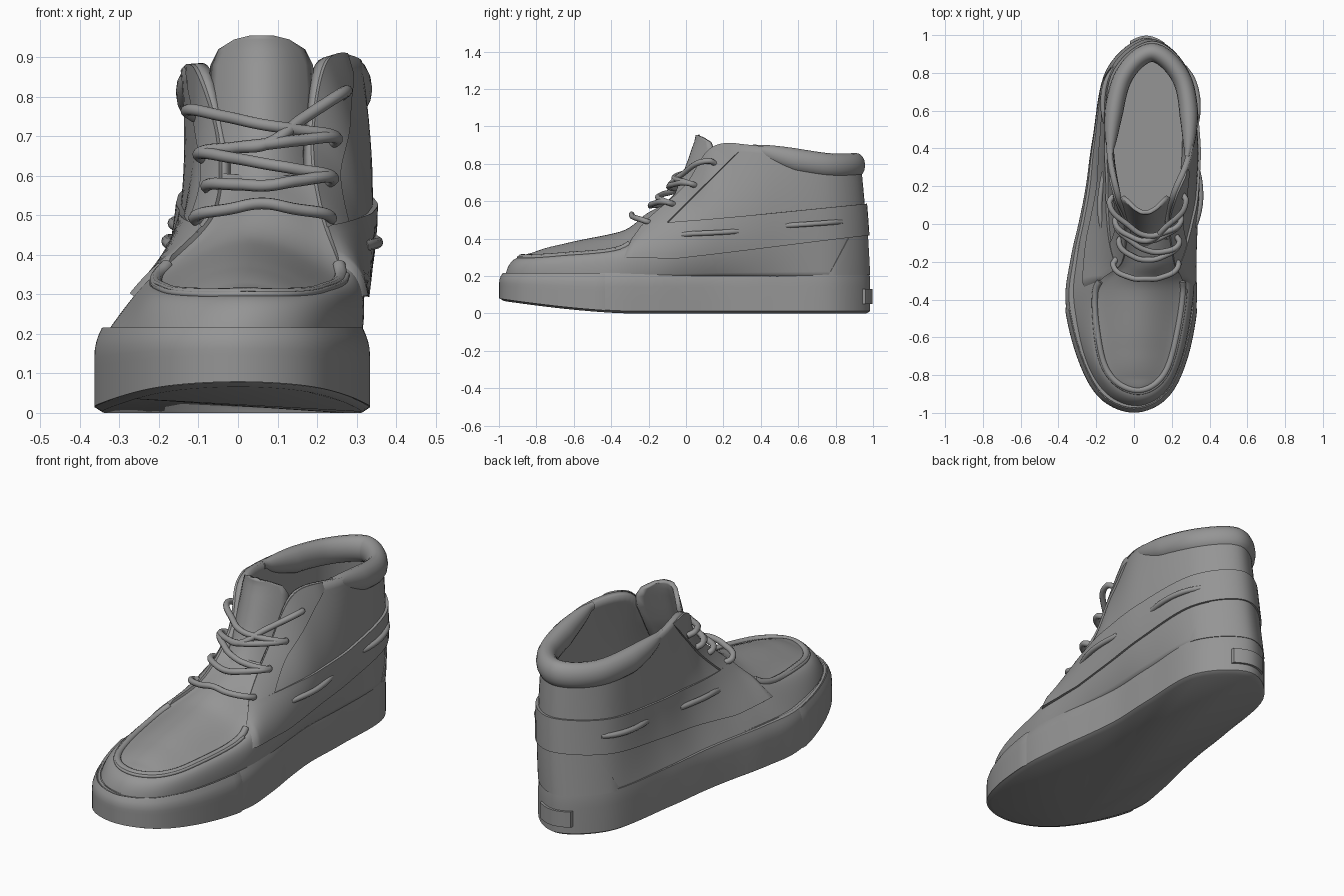
import bpy, bmesh, math
from mathutils import Vector as V

if "Cube" in bpy.data.objects:
    bpy.data.objects.remove(bpy.data.objects["Cube"])

grey = bpy.data.materials.new("plain grey")
grey.use_nodes = True
grey.diffuse_color = (0.3, 0.3, 0.3, 1)
grey.node_tree.nodes["Principled BSDF"].inputs["Base Color"].default_value = (0.3, 0.3, 0.3, 1)

# Control rings run from the toe along the +x side to the heel and back
SOLE = [(0, -.993), (.17, -.92), (.275, -.72), (.332, -.42), (.32, -.18), (.293, .02),
        (.277, .2), (.285, .45), (.275, .8), (.07, .985), (-.145, .82), (-.22, .45),
        (-.255, .2), (-.29, .02), (-.335, -.18), (-.362, -.42), (-.29, -.72), (-.175, -.92)]
MID = [(.02, -.945, .26), (.16, -.88, .26), (.25, -.7, .27), (.31, -.38, .29), (.315, -.18, .33),
       (.325, .02, .38), (.333, .2, .43), (.333, .45, .45), (.28, .8, .46), (.09, .965, .46),
       (-.115, .8, .46), (-.153, .45, .45), (-.155, .2, .43), (-.185, .02, .38),
       (-.23, -.18, .33), (-.265, -.38, .29), (-.235, -.7, .27), (-.13, -.88, .26)]
TOP = [(.02, -.88, .3), (.14, -.82, .3), (.21, -.66, .31), (.26, -.34, .35), (.21, -.2, .5),
       (.185, 0, .68), (.22, .15, .89), (.31, .4, .895), (.28, .76, .845), (.1, .93, .845),
       (-.08, .78, .84), (-.145, .42, .865), (-.1, .15, .87), (-.045, 0, .68),
       (-.06, -.2, .5), (-.2, -.34, .35), (-.18, -.66, .31), (-.11, -.82, .3)]
N = len(SOLE)


def spline(pts, u):
    i, f = math.floor(u), u - math.floor(u)
    a, b, c, d = (V(pts[(i + k) % N]).to_3d() for k in (-1, 0, 1, 2))
    return b + f * ((c - a) / 2 + f * ((a - 2.5 * b + 2 * c - d / 2) + f * (1.5 * (b - c) + (d - a) / 2)))


def outline(u, inset, z):
    p, t = spline(SOLE, u), spline(SOLE, u + .02) - spline(SOLE, u - .02)
    n = V((t.y, -t.x, 0)).normalized()
    return V((p.x - n.x * inset, p.y - n.y * inset, z))


def ground(y):
    return .07 * (max(0, -.3 - y) / .7) ** 1.5


def ledge(u):
    """Depth of the step above the sole, fading toward the rear."""
    return .021 - .017 * max(0, min(1, spline(SOLE, u).y + .5))


def sole_surface(u, t):
    """Side of the sole, rolling inward at its upper edge."""
    z = ground(spline(SOLE, u).y)
    return outline(u, ledge(u) * max(0, t * 3 - 2) ** 2, z + (.215 - z) * t)


def upper_surface(u, t):
    a, b, c = outline(u, ledge(u) * 1.15, .19), spline(MID, u), spline(TOP, u)
    m = .4
    return (a * (t - m) * (t - 1) / m + b * t * (t - 1) / (m * (m - 1))
            + c * t * (t - m) / (1 - m))


def raised(surf, u, t, off):
    e = .01
    n = (surf(u + e, t) - surf(u - e, t)).cross(surf(u, t + e) - surf(u, t - e))
    return surf(u, t) + n.normalized() * off


def solve(surf, u, zfun):
    lo, hi = 0, 1
    for _ in range(16):
        m = (lo + hi) / 2
        p = surf(u, m)
        lo, hi = (m, hi) if p.z < zfun(p.y) else (lo, m)
    return lo


def span(a, b, n):
    return [a + (b - a) * i / n for i in range(n + 1)]


def finish(ob, angle=40):
    ob.data.materials.append(grey)
    bpy.ops.object.select_all(action='DESELECT')
    ob.select_set(True)
    bpy.context.view_layer.objects.active = ob
    bpy.ops.object.shade_smooth_by_angle(angle=math.radians(angle))
    return ob


def grid(name, rows, loop=False, caps=(False, False), thick=0):
    bm = bmesh.new()
    vs = [[bm.verts.new(p) for p in r] for r in rows]
    n = len(rows[0])
    for a, b in zip(vs, vs[1:]):
        for i in range(n if loop else n - 1):
            j = (i + 1) % n
            bm.faces.new((a[i], a[j], b[j], b[i]))
    for cap, row in zip(caps, (vs[0], vs[-1])):
        if cap:
            bm.faces.new(row)
    if loop:
        bmesh.ops.recalc_face_normals(bm, faces=bm.faces)
    me = bpy.data.meshes.new(name)
    bm.to_mesh(me)
    bm.free()
    ob = bpy.data.objects.new(name, me)
    bpy.context.collection.objects.link(ob)
    if thick:
        mod = ob.modifiers.new("thickness", 'SOLIDIFY')
        mod.thickness, mod.offset = thick, -1
    return finish(ob)


def band(name, surf, u0, u1, low, high, off, n=60):
    """Raised panel lying on a surface between two height rules."""
    rows = []
    for u in span(u0, u1, n):
        a, b = solve(surf, u, low), solve(surf, u, high)
        k = 0 if u in (u0, u1) else off * max(0, min(1, (b - a) * 12))
        row = [surf(u, a)] + [raised(surf, u, t, k) for t in span(a, max(a, b), 8)] + [surf(u, max(a, b))]
        rows.append(row)
    return grid(name, rows)


def cord(name, pts, r):
    cu = bpy.data.curves.new(name, 'CURVE')
    cu.dimensions, cu.bevel_depth, cu.bevel_resolution, cu.use_fill_caps = '3D', r, 3, True
    sp = cu.splines.new('BEZIER')
    sp.bezier_points.add(len(pts) - 1)
    for bp, p in zip(sp.bezier_points, pts):
        bp.co = p
        bp.handle_left_type = bp.handle_right_type = 'AUTO'
    ob = bpy.data.objects.new(name, cu)
    bpy.context.collection.objects.link(ob)
    cu.materials.append(grey)
    return ob


# Sole with toe spring, toe bumper and heel label
US = [i * N / 144 for i in range(144)]
rows = [[outline(u, .02, ground(outline(u, .02, 0).y)) for u in US]]
rows += [[sole_surface(u, t) for u in US] for t in (.06, .3, .66, .75, .84, .92, 1)]
rows.append([outline(u, .05, .215) for u in US])
grid("sole", rows, True, (True, True))
band("toe_bumper", sole_surface, -2.95, 2.95, lambda y: ground(y) + .01, lambda y: .213, .006)
band("heel_label", sole_surface, 8.6, 9.4, lambda y: .05, lambda y: .13, .012, 24)

# Upper wall and insole
grid("upper", [[upper_surface(u, t) for u in US] for t in span(0, 1, 20)], True, thick=.03)
grid("insole", [[outline(u, k, .22) for u in US] for k in (.03, .08)], True, (False, True))

# Domed vamp between the two edges of the upper
crown = [.3, .325, .37, .44, .54, .64]
rows = []
for p in span(0, 4.6, 36):
    a, b = spline(TOP, -p), spline(TOP, p)
    i = int(p)
    c = crown[i] + (crown[i + 1] - crown[i]) * (p - i)
    rows.append([])
    for s in span(-1, 1, 16):
        q = a.lerp(b, (s + 1) / 2)
        q.z += (c - q.z) * (1 - s * s) ** (1.4 if p > 2 else 1 + .2 * p)
        rows[-1].append(q)
grid("vamp", rows)
cord("moc_seam", [spline(TOP, u) for u in span(-3.2, 3.2, 32)], .017)
cord("moc_welt", [raised(upper_surface, u, .88, .002) for u in span(-3, 3, 32)], .008)

# Tongue, curling back at its sides
rows = []
for y, z, w in ((-.24, .47, .11), (-.14, .56, .12), (-.06, .64, .125), (-.02, .74, .13),
                (.01, .82, .135), (.03, .88, .13), (.045, .92, .11), (.05, .945, .07), (.05, .955, .03)):
    rows.append([(.06 + s * w, y + .11 * (s * w / .13) ** 2, z) for s in span(-1, 1, 14)])
grid("tongue", rows, thick=.022)


# Overlays: side strap, eyestays, heel counter
def strap_low(y):
    return .295 + .12 * max(0, y + .05)


def strap_high(y):
    return .49 + .1 * y


def diagonal(y):
    return .58 + y


def counter_edge(y):
    return min(.43, .2 + 1.9 * (y - .76))


band("side_strap", upper_surface, 3.2, N - 3.2, strap_low, strap_high, .013, 100)
band("heel_counter", upper_surface, 7.6, 10.4, lambda y: .205, counter_edge, .005, 50)
for side, u0, u1 in (("left", 3.5, 6.6), ("right", N - 6.6, N - 3.5)):
    band(side + "_eyestay", upper_surface, u0, u1, diagonal, lambda y: 2, .01, 40)

# Padded collar roll
rows = []
for u in span(6.85, N - 6.85, 90):
    p, t = spline(TOP, u), spline(TOP, u + .02) - spline(TOP, u - .02)
    n = V((t.y, -t.x, 0)).normalized()
    k = max(.1, min(1, 2.2 * math.sin(math.pi * (u - 6.85) / (N - 13.7)))) ** .5
    mid = p - n * .022 - V((0, 0, .053 * k))
    rows.append([mid + n * (.05 * k * math.cos(a)) + V((0, 0, .066 * k * math.sin(a)))
                 for a in (j * math.tau / 16 for j in range(16))])
grid("collar_padding", rows, True, (True, True))

# Front laces: straight first bar, then crossing bars
left = [(-.11, -.2, .49), (-.08, -.08, .57), (-.1, .03, .65), (-.13, .13, .76)]
right = [(.235, -.2, .49), (.24, -.08, .59), (.25, .04, .69), (.275, .14, .81)]
mids = [(.06, -.29, .53), (.07, -.19, .575), (.07, -.14, .63), (.07, -.09, .68), (.06, -.06, .73)]
pairs = [(0, 0, 0), (1, 1, 1), (2, 1, 2), (2, 2, 3), (3, 2, 4), (2, 3, 3)]
for a, b, m in pairs:
    p, q, c = V(left[a]), V(right[b]), V(mids[m])
    pts = [p + V((.02, .02, -.01)), p + V((0, -.02, .005)), p.lerp(c, .55) + V((0, -.035, .005)), c,
           q.lerp(c, .55) + V((0, -.035, .005)), q + V((0, -.02, .005)), q + V((-.02, .02, -.01))]
    cord("front_lace", pts, .015)


# Side laces threaded through the strap
def on_strap(y, z, right_side, off):
    us = [N - u if right_side else u for u in span(3, 9, 240)]
    u = min(us, key=lambda w: abs(upper_surface(w, solve(upper_surface, w, lambda _: z)).y - y))
    return raised(upper_surface, u, solve(upper_surface, u, lambda _: z), off)


for right_side in (False, True):
    for y0, z0 in ((-.02, .42), (.53, .47)):
        pts = [on_strap(y0 + .3 * s, z0 + .02 * s, right_side, .002 + .08 * s * (1 - s))
               for s in span(0, 1, 6)]
        cord("side_lace", pts, .014)
